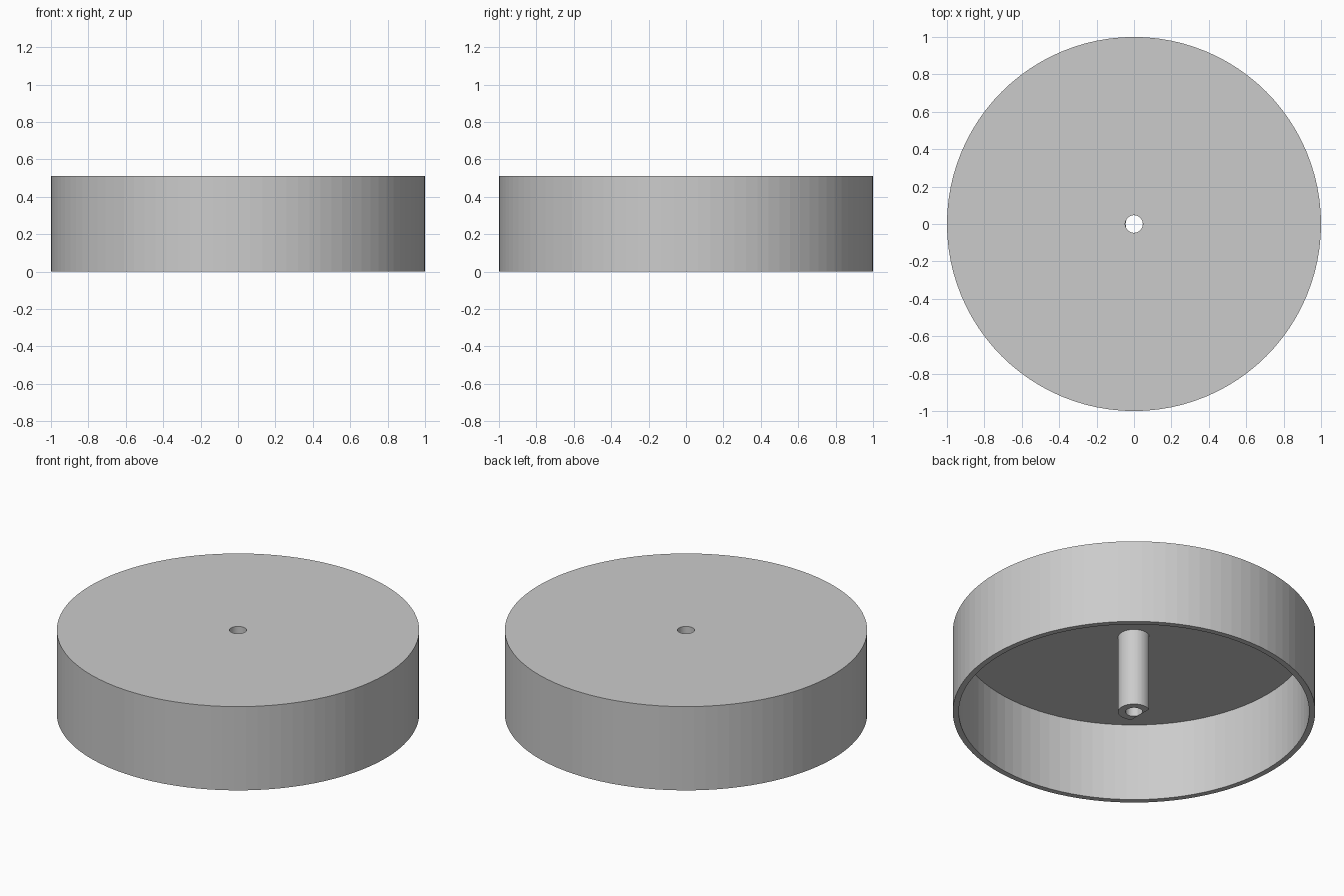
import bpy
import bmesh
from math import acos, cos, sin, pi

RADIUS, HEIGHT = 1.0, 0.51
INNER, CEILING = 0.967, 0.475
BORE, POST, FLAT = 0.047, 0.088, 0.045

cube = bpy.data.objects.get("Cube")
if cube:
    bpy.data.objects.remove(cube, do_unlink=True)

grey = bpy.data.materials.new("plain grey")
grey.use_nodes = True
grey.diffuse_color = (0.6, 0.6, 0.6, 1)
grey.node_tree.nodes["Principled BSDF"].inputs["Base Color"].default_value = (0.6, 0.6, 0.6, 1)


def circle(radius, count):
    return [(radius * cos(2 * pi * i / count), radius * sin(2 * pi * i / count))
            for i in range(count)]


def loft(name, rings):
    """Bridge successive closed rings, given as (outline, z)."""
    bm = bmesh.new()
    loops = [[bm.verts.new((x, y, z)) for x, y in outline] for outline, z in rings]
    for a, b in zip(loops, loops[1:]):
        n = len(a)
        for i in range(n):
            j = (i + 1) % n
            bm.faces.new((a[i], a[j], b[j], b[i]))
    bmesh.ops.recalc_face_normals(bm, faces=bm.faces)
    mesh = bpy.data.meshes.new(name)
    bm.to_mesh(mesh)
    bm.free()
    mesh.materials.append(grey)
    obj = bpy.data.objects.new(name, mesh)
    bpy.context.collection.objects.link(obj)
    return obj


# Hollow cap: open below, with a bore through its top plate
SIDES = 96
bore, inner, outer = (circle(r, SIDES) for r in (BORE, INNER, RADIUS))
loft("cap_shell", [(bore, CEILING), (inner, CEILING), (inner, 0), (outer, 0),
                   (outer, HEIGHT), (bore, HEIGHT), (bore, CEILING)])

# Central tube with one flat side facing -x
STEPS = 48
half = acos(-FLAT / POST)
arc = [-half + 2 * half * i / STEPS for i in range(STEPS + 1)]
d_outline = [(POST * cos(a), POST * sin(a)) for a in arc]
tube_bore = [(BORE * cos(a), BORE * sin(a))
             for a in (-pi + 2 * pi * (i + 0.5) / (STEPS + 1) for i in range(STEPS + 1))]
# Keep the bore clear of the flat
tube_bore = [(max(x, 0.002 - FLAT), y) for x, y in tube_bore]
loft("d_shaped_post", [(tube_bore, CEILING), (tube_bore, 0),
                       (d_outline, 0), (d_outline, CEILING)])
